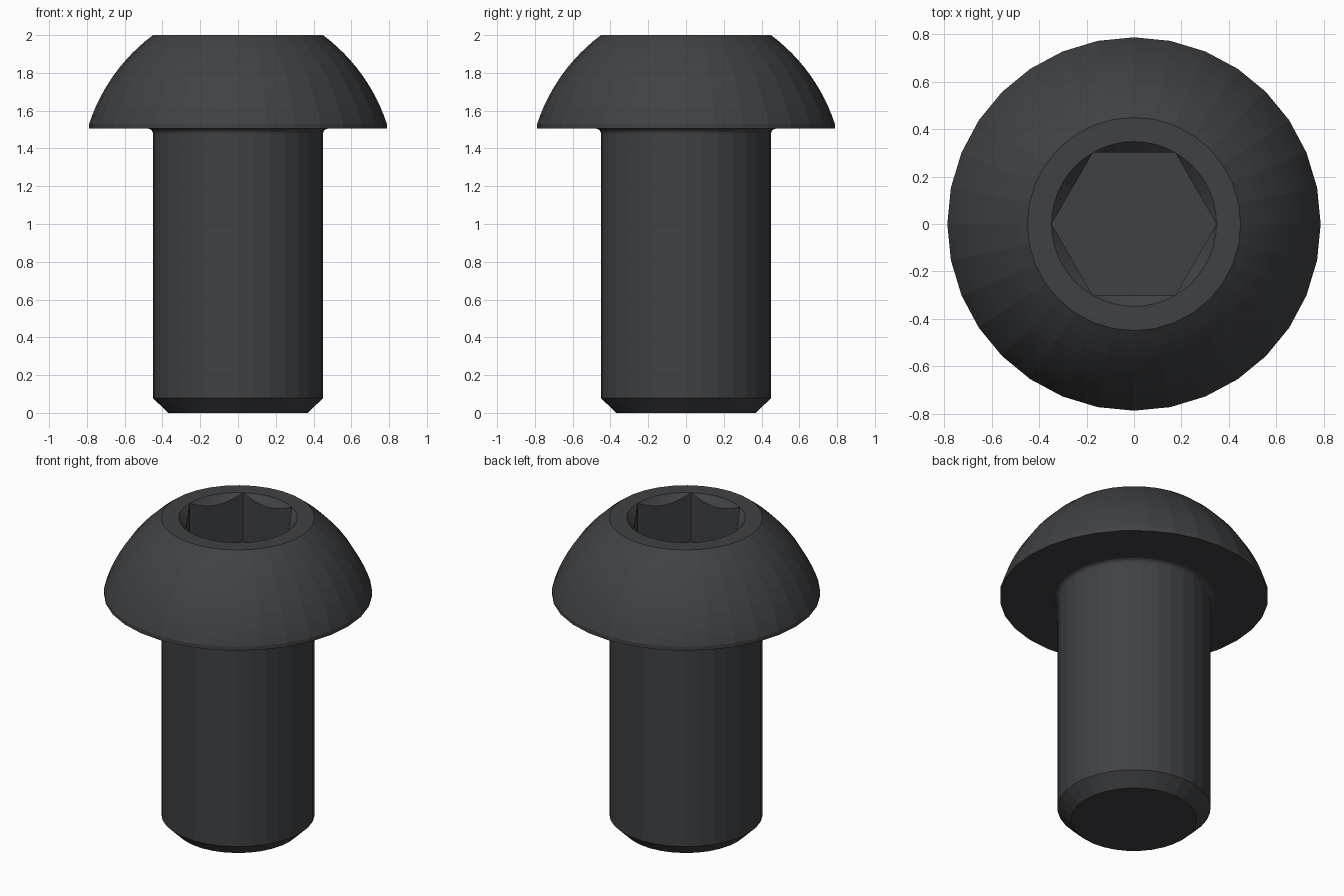
import bpy, bmesh
from math import sin, cos, pi, radians, atan2, hypot

if "Cube" in bpy.data.objects:
    bpy.data.objects.remove(bpy.data.objects["Cube"])

SEG = 32      # sides of the turned body
HEX_SEG = 48  # points round the socket rim (8 per hex flat)
bm = bmesh.new()


def ring(n, fn):
    """Ring of n vertices; fn(angle) gives (radius, z)."""
    verts = []
    for i in range(n):
        a = 2 * pi * i / n
        r, z = fn(a)
        verts.append(bm.verts.new((r * cos(a), r * sin(a), z)))
    return verts


def skin(lo, hi):
    n = len(lo)
    for i in range(n):
        j = (i + 1) % n
        bm.faces.new((lo[i], lo[j], hi[j], hi[i]))


def arc(cx, cz, r, a0, a1, n):
    return [(cx + r * cos(a0 + (a1 - a0) * i / n),
             cz + r * sin(a0 + (a1 - a0) * i / n)) for i in range(n + 1)]


# Turned profile: chamfered tip, shank, fillet, flat underside, domed head
profile = [(0.37, 0), (0.45, 0.078)]
profile += arc(0.478, 1.477, 0.028, pi, pi / 2, 4)
profile += [(0.788, 1.505)]
cx, cz = -0.12, 1.23
a0, a1 = atan2(1.53 - cz, 0.788 - cx), atan2(2.0 - cz, 0.45 - cx)
r0, r1 = hypot(1.53 - cz, 0.788 - cx), hypot(2.0 - cz, 0.45 - cx)
for i in range(13):
    t = i / 12
    a, r = a0 + (a1 - a0) * t, r0 + (r1 - r0) * t
    profile.append((cx + r * cos(a), cz + r * sin(a)))

rings = [ring(SEG, lambda a, p=p: p) for p in profile]
for lo, hi in zip(rings, rings[1:]):
    skin(lo, hi)
bm.faces.new(rings[0][::-1])

# Hex socket with a conical lead-in
RIM, DEPTH = 0.348, 0.312


def hex_radius(a):
    return RIM * cos(pi / 6) / cos((a % (pi / 3)) - pi / 6)


rim = ring(HEX_SEG, lambda a: (RIM, 2.0))
lip = ring(HEX_SEG, lambda a: (hex_radius(a), 2.0 - (RIM - hex_radius(a))))
floor = ring(HEX_SEG, lambda a: (hex_radius(a), 2.0 - DEPTH))
skin(rim, lip)
skin(lip, floor)
bm.faces.new(floor)

# Flat annular top land between dome and socket
edges = []
for loop in (rings[-1], rim):
    for i in range(len(loop)):
        edges.append(bm.edges.get((loop[i], loop[(i + 1) % len(loop)])))
bmesh.ops.triangle_fill(bm, edges=edges, use_beauty=True, normal=(0, 0, 1))

bmesh.ops.remove_doubles(bm, verts=bm.verts[:], dist=1e-5)
bmesh.ops.recalc_face_normals(bm, faces=bm.faces[:])

mesh = bpy.data.meshes.new("button_head_screw")
bm.to_mesh(mesh)
bm.free()
screw = bpy.data.objects.new("button_head_screw", mesh)
bpy.context.collection.objects.link(screw)

# Black oxide steel
mat = bpy.data.materials.new("black_steel")
mat.diffuse_color = (0.05, 0.053, 0.058, 1)
mat.use_nodes = True
mat.node_tree.nodes["Principled BSDF"].inputs["Base Color"].default_value = mat.diffuse_color
mesh.materials.append(mat)
